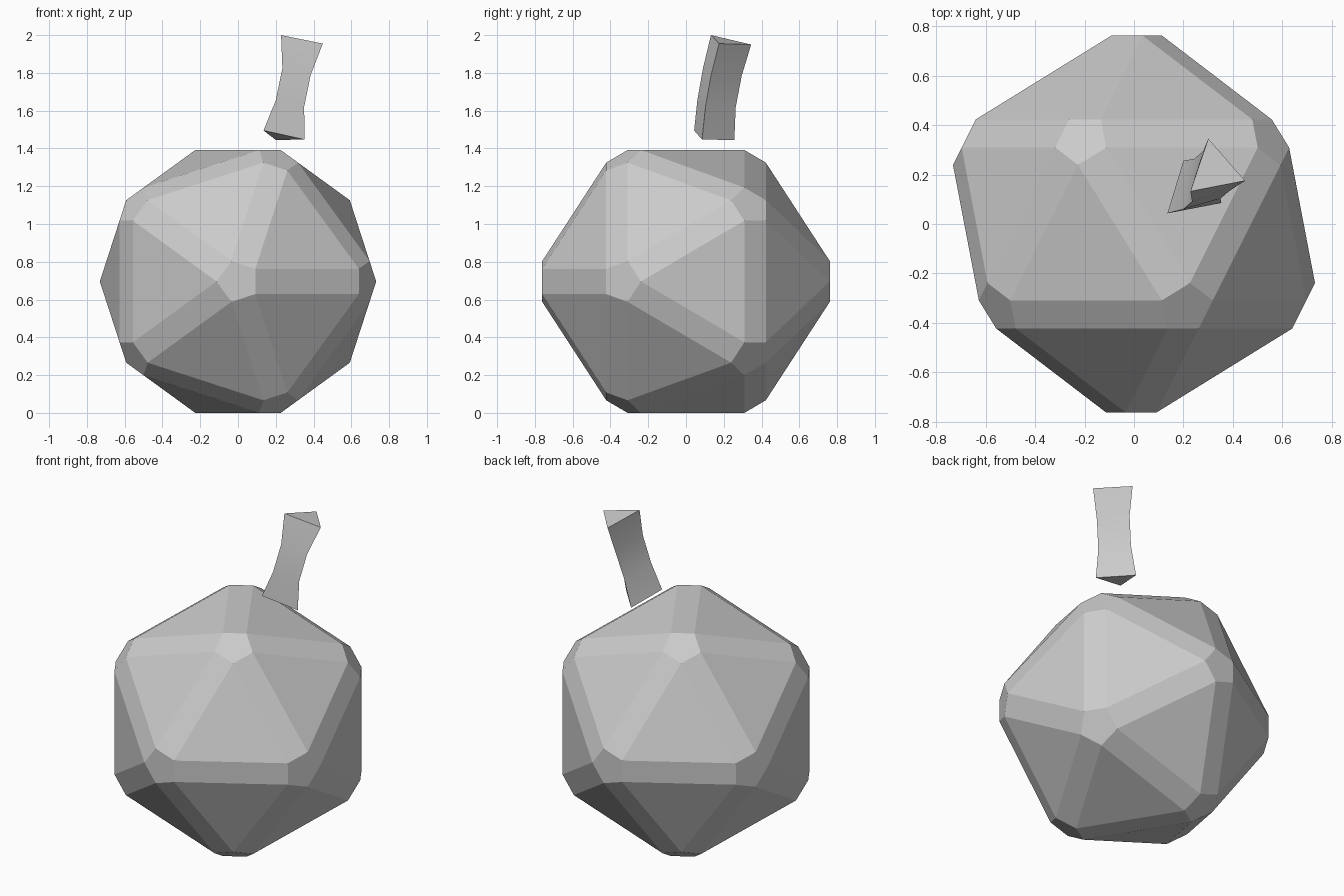
import bpy, bmesh, math
from mathutils import Matrix

if "Cube" in bpy.data.objects:
    bpy.data.objects.remove(bpy.data.objects["Cube"])


def make_object(name, bm):
    bmesh.ops.recalc_face_normals(bm, faces=bm.faces[:])
    mesh = bpy.data.meshes.new(name)
    bm.to_mesh(mesh)
    bm.free()
    obj = bpy.data.objects.new(name, mesh)
    bpy.context.collection.objects.link(obj)
    return obj


# Body: icosahedron lying on its side, every edge chamfered
bm = bmesh.new()
bmesh.ops.create_icosphere(bm, subdivisions=1, radius=0.848,
                           matrix=Matrix.Rotation(math.radians(90), 4, 'X'))
bmesh.ops.bevel(bm, geom=bm.edges[:], offset=0.0715, offset_type='OFFSET',
                segments=1, profile=0.5, affect='EDGES')
low = min(v.co.z for v in bm.verts)
bmesh.ops.translate(bm, verts=bm.verts[:], vec=(0, 0, -low))
make_object("body", bm)

# Stem: bent three-sided prism, pinched in the middle, floating above the body
rings = [
    [(0.135, 0.043, 1.495), (0.353, 0.085, 1.447), (0.200, 0.256, 1.445)],
    [(0.200, 0.060, 1.655), (0.350, 0.103, 1.620), (0.243, 0.263, 1.617)],
    [(0.235, 0.090, 1.825), (0.385, 0.133, 1.790), (0.280, 0.295, 1.785)],
    [(0.228, 0.132, 2.000), (0.449, 0.175, 1.955), (0.300, 0.345, 1.950)],
]
bm = bmesh.new()
loops = [[bm.verts.new(p) for p in ring] for ring in rings]
for a, b in zip(loops, loops[1:]):
    for i in range(3):
        j = (i + 1) % 3
        bm.faces.new((a[i], a[j], b[j], b[i]))
bm.faces.new(loops[0][::-1])
bm.faces.new(loops[-1])
stem = make_object("stem", bm)

# Smooth the bend, keep the prism edges sharp
bpy.context.view_layer.objects.active = stem
stem.select_set(True)
bpy.ops.object.shade_smooth_by_angle(angle=math.radians(35))
